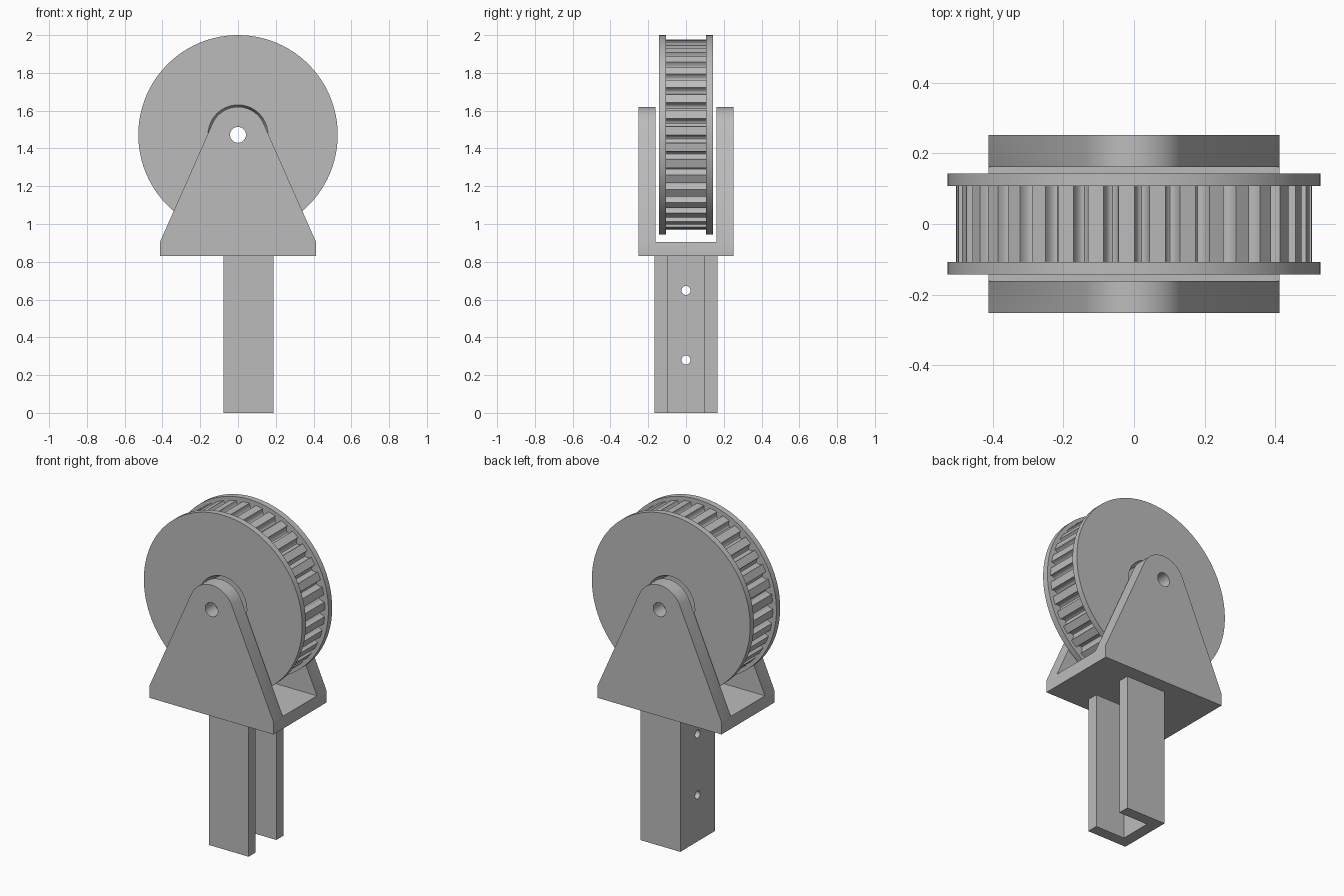
import bpy
import bmesh
from math import sin, cos, pi, radians, atan2, acos, hypot
from mathutils import Matrix, Vector

if "Cube" in bpy.data.objects:
    bpy.data.objects.remove(bpy.data.objects["Cube"], do_unlink=True)

AXLE_Z = 1.472
BORE = 0.042

grey = bpy.data.materials.new("plain grey")
grey.use_nodes = True
grey.diffuse_color = (0.5, 0.5, 0.5, 1)
grey.node_tree.nodes["Principled BSDF"].inputs["Base Color"].default_value = (0.5, 0.5, 0.5, 1)


def finish(name, bm):
    bmesh.ops.recalc_face_normals(bm, faces=bm.faces)
    mesh = bpy.data.meshes.new(name)
    bm.to_mesh(mesh)
    bm.free()
    mesh.materials.append(grey)
    obj = bpy.data.objects.new(name, mesh)
    bpy.context.collection.objects.link(obj)
    return obj


def extrude(name, points, start, end):
    """Closed outline of 3D points, extruded from start to end offset."""
    bm = bmesh.new()
    start, end = Vector(start), Vector(end)
    face = bm.faces.new([bm.verts.new(Vector(p) + start) for p in points])
    side = bmesh.ops.extrude_face_region(bm, geom=[face])["geom"]
    moved = [v for v in side if isinstance(v, bmesh.types.BMVert)]
    bmesh.ops.translate(bm, verts=moved, vec=end - start)
    return finish(name, bm)


def box(name, low, high):
    (x0, y0, z0), (x1, y1, z1) = low, high
    outline = [(x0, y0, 0), (x1, y0, 0), (x1, y1, 0), (x0, y1, 0)]
    return extrude(name, outline, (0, 0, z0), (0, 0, z1))


def cylinder(name, center, axis, r1, r2, depth, sides):
    """Cylinder or cone along an axis, r1 at its start and r2 at its end."""
    bm = bmesh.new()
    turn = Vector((0, 0, 1)).rotation_difference(Vector(axis)).to_matrix().to_4x4()
    bmesh.ops.create_cone(bm, cap_ends=True, segments=sides, radius1=r1, radius2=r2,
                          depth=depth, matrix=Matrix.Translation(center) @ turn)
    return finish(name, bm)


def cut(obj, *cutters):
    """Subtract the cutters, then remove them."""
    for c in cutters:
        c.hide_render = True
        mod = obj.modifiers.new("cut", "BOOLEAN")
        mod.operation = "DIFFERENCE"
        mod.solver = "EXACT"
        mod.object = c
        bpy.context.view_layer.objects.active = obj
        bpy.ops.object.modifier_apply(modifier=mod.name)
        bpy.data.objects.remove(c, do_unlink=True)


def bore():
    return cylinder("bore_cutter", (0, 0, AXLE_Z), (0, 1, 0), BORE, BORE, 1, 32)


def recess(side):
    # tapered pocket, open outward
    return cylinder("recess_cutter", (0, side * 0.121, AXLE_Z), (0, side, 0),
                    0.14, 0.16, 0.05, 64)


# Fork: tapered outline with a rounded top, hollowed for the wheel
half, shoulder, tip = 0.413, 0.905, 0.148
drop = AXLE_Z - shoulder
first = atan2(-drop, half) + acos(tip / hypot(half, drop))
steps = 24
outline = [(-half, 0, shoulder), (-half, 0, 0.83), (half, 0, 0.83), (half, 0, shoulder)]
for i in range(steps + 1):
    a = first + (pi - 2 * first) * i / steps
    outline.append((tip * cos(a), 0, AXLE_Z + tip * sin(a)))
fork = extrude("fork", outline, (0, -0.252, 0), (0, 0.252, 0))
cut(fork, box("slot_cutter", (-1, -0.162, shoulder), (1, 0.162, 3)), bore())

# Toothed drum: rounded grooves around the rim
teeth, rim, groove_depth = 36, 0.505, 0.035
groove_half = radians(2.4)
outline = []
for t in range(teeth):
    mid = radians(2.6) + t * 2 * pi / teeth
    for i in range(9):
        u = pi * i / 8
        a = mid - groove_half * cos(u)
        r = rim - groove_depth * sin(u)
        outline.append((r * sin(a), 0, AXLE_Z + r * cos(a)))
drum = extrude("toothed_drum", outline, (0, -0.107, 0), (0, 0.107, 0))
cut(drum, bore(), recess(-1), recess(1))

# Wheel flanges on both sides
flanges = []
for side, name in ((-1, "front_flange"), (1, "back_flange")):
    flange = cylinder(name, (0, side * 0.125, AXLE_Z), (0, side, 0), 0.528, 0.528, 0.036, 96)
    cut(flange, recess(side))
    flanges.append(flange)

# Channel stem, open toward +x, with two screw holes in its web
x0, x1, y, wall = -0.078, 0.187, 0.166, 0.068
outline = [(x0, -y, 0), (x1, -y, 0), (x1, wall - y, 0), (x0 + wall, wall - y, 0),
           (x0 + wall, y - wall, 0), (x1, y - wall, 0), (x1, y, 0), (x0, y, 0)]
stem = extrude("channel_stem", outline, (0, 0, 0), (0, 0, 0.83))
cut(stem, *[cylinder("screw_cutter", (x0, 0, z), (1, 0, 0), 0.024, 0.024, 0.3, 24)
            for z in (0.28, 0.648)])

# Smooth curved walls, keep edges sharp
bpy.ops.object.select_all(action="DESELECT")
for obj in [fork, drum, stem] + flanges:
    obj.select_set(True)
bpy.context.view_layer.objects.active = fork
bpy.ops.object.shade_smooth_by_angle(angle=radians(32))
